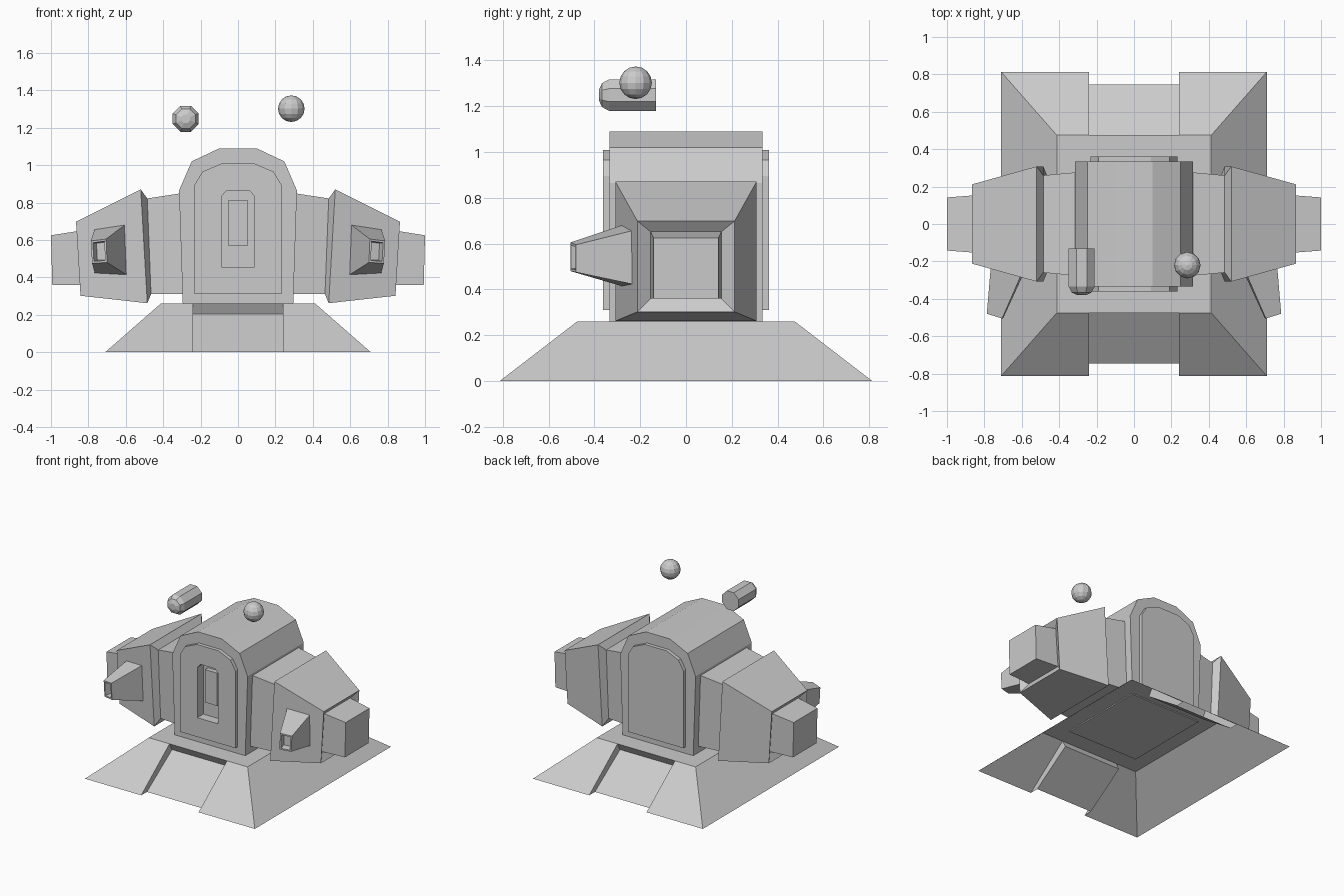
import bpy, bmesh, math
from mathutils import Matrix

if "Cube" in bpy.data.objects:
    bpy.data.objects.remove(bpy.data.objects["Cube"])

grey = bpy.data.materials.new("plain_grey")
grey.use_nodes = True
grey.diffuse_color = (0.6, 0.6, 0.6, 1)
grey.node_tree.nodes["Principled BSDF"].inputs["Base Color"].default_value = grey.diffuse_color


def finish(name, bm, recalc=True):
    if recalc:
        bmesh.ops.recalc_face_normals(bm, faces=bm.faces)
    mesh = bpy.data.meshes.new(name)
    bm.to_mesh(mesh)
    bm.free()
    mesh.materials.append(grey)
    obj = bpy.data.objects.new(name, mesh)
    bpy.context.scene.collection.objects.link(obj)
    return obj


def loft(name, rings, inset=None):
    """Skin matching rings of points, cap both ends, optionally sink the last cap."""
    bm = bmesh.new()
    rows = [[bm.verts.new(p) for p in r] for r in rings]
    n = len(rows[0])
    for a, b in zip(rows, rows[1:]):
        for i in range(n):
            j = (i + 1) % n
            bm.faces.new((a[i], a[j], b[j], b[i]))
    bm.faces.new(rows[0])
    end = bm.faces.new(rows[-1])
    bmesh.ops.recalc_face_normals(bm, faces=bm.faces)
    if inset:
        bmesh.ops.inset_region(bm, faces=[end], thickness=inset)
        bmesh.ops.inset_region(bm, faces=[end], thickness=0.006, depth=-0.05)
    return finish(name, bm)


def extrude_profile(name, half, y0, y1):
    """Mirror a half outline in x and extrude it along y."""
    outline = half + [(-x, z) for x, z in reversed(half)]
    return loft(name, [[(x, y, z) for x, z in outline] for y in (y0, y1)])


def cut(obj, cutter):
    mod = obj.modifiers.new("recess", "BOOLEAN")
    mod.operation = "DIFFERENCE"
    mod.solver = "EXACT"
    mod.object = cutter
    bpy.context.view_layer.objects.active = obj
    bpy.ops.object.modifier_apply(modifier=mod.name)


# Hollow sloping skirt with a sunken ramp at front and back
BX, BY, TX, TY, H, NX = 0.71, 0.813, 0.413, 0.475, 0.26, 0.24
bm = bmesh.new()


def face(points, s=1, t=1):
    pts = [(x * s, y * t, z) for x, y, z in points]
    if s * t < 0:
        pts.reverse()
    bm.faces.new([bm.verts.new(p) for p in pts])


foot, lip = (0.745, 0), (0.445, 0.205)
face([(-TX, -TY, H), (TX, -TY, H), (TX, TY, H), (-TX, TY, H)])
for s in (1, -1):
    face([(BX, -BY, 0), (BX, BY, 0), (TX, TY, H), (TX, -TY, H)], s)
    face([(NX, -s * foot[0], 0), (NX, -s * lip[0], lip[1]),
          (-NX, -s * lip[0], lip[1]), (-NX, -s * foot[0], 0)][::-s])
    face([(NX, -s * lip[0], lip[1]), (NX, -s * TY, H),
          (-NX, -s * TY, H), (-NX, -s * lip[0], lip[1])][::-s])
    for t in (1, -1):
        face([(NX, -BY, 0), (BX, -BY, 0), (TX, -TY, H), (NX, -TY, H)], s, t)
        face([(NX, -BY, 0), (NX, -TY, H), (NX, -lip[0], lip[1]), (NX, -foot[0], 0)], s, t)
bmesh.ops.remove_doubles(bm, verts=bm.verts, dist=0.0005)
finish("skirt", bm, recalc=False)

# Body with arched roof, and raised panels front and back
body = extrude_profile("body", [(0.295, 0.252), (0.315, 0.865), (0.248, 1.02), (0.1, 1.09)],
                       -0.335, 0.335)
panel = [(0.232, 0.31), (0.232, 0.895), (0.19, 0.965), (0.09, 1.008)]
front_panel = extrude_profile("front_panel", panel, -0.362, -0.32)
extrude_profile("back_panel", panel, 0.32, 0.362)

# Recessed slot in the front, with a raised block inside
cutter = extrude_profile("slot_cutter", [(0.087, 0.455), (0.087, 0.835), (0.06, 0.865)], -0.5, -0.29)
cutter.hide_render = True
cut(body, cutter)
cut(front_panel, cutter)
bpy.data.objects.remove(cutter)
extrude_profile("slot_block", [(0.05, 0.567), (0.05, 0.815)], -0.325, -0.28)


# Arms: collar, flared shoulder, sunken cuff, hand and front gun on each side
def section(s, x_top, x_low, y, z_low, z_top):
    return [(s * x_top, -y, z_top), (s * x_top, y, z_top),
            (s * x_low, y, z_low), (s * x_low, -y, z_low)]


for side, s in (("left", 1), ("right", -1)):
    cuff = section(s, 0.83, 0.81, 0.155, 0.36, 0.652)
    loft(side + "_arm", [
        section(s, 0.27, 0.27, 0.28, 0.31, 0.855),
        section(s, 0.485, 0.465, 0.26, 0.31, 0.822),
        section(s, 0.52, 0.485, 0.308, 0.262, 0.87),
        section(s, 0.866, 0.842, 0.212, 0.302, 0.698),
        cuff])
    loft(side + "_hand", [cuff, section(s, 1.0, 0.993, 0.142, 0.36, 0.625)])
    loft(side + "_gun", [
        [(s * 0.60, -0.265, 0.685), (s * 0.765, -0.22, 0.66),
         (s * 0.765, -0.22, 0.42), (s * 0.59, -0.265, 0.41)],
        [(s * 0.705, -0.505, 0.605), (s * 0.787, -0.48, 0.595),
         (s * 0.78, -0.48, 0.475), (s * 0.7, -0.505, 0.48)]], inset=0.015)

# Floating eight-sided capsule with a rounded front
rings = []
for y, r in ((-0.13, 0.075), (-0.335, 0.075), (-0.367, 0.056), (-0.38, 0.025)):
    rings.append([(-0.28 + r * math.cos(a), y, 1.248 + r * math.sin(a))
                  for a in [math.pi / 8 + i * math.pi / 4 for i in range(8)]])
loft("floating_capsule", rings)

# Floating ball
bm = bmesh.new()
bmesh.ops.create_uvsphere(bm, u_segments=12, v_segments=8, radius=0.071,
                          matrix=Matrix.Translation((0.285, -0.22, 1.302)))
finish("floating_ball", bm)
